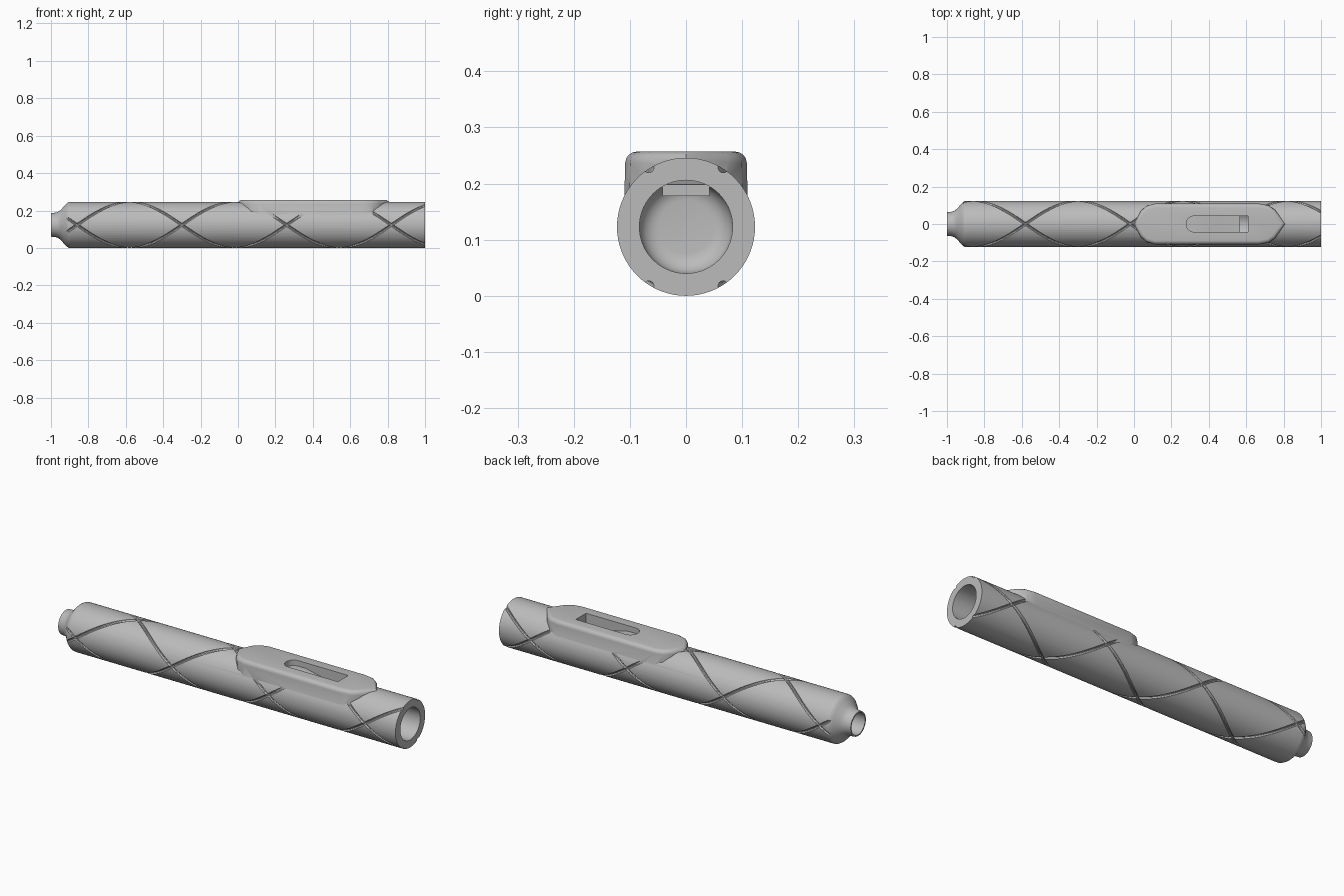
import bpy, bmesh, math

R, AXIS_Z = 0.123, 0.123

cube = bpy.data.objects.get("Cube")
if cube:
    bpy.data.objects.remove(cube, do_unlink=True)

grey = bpy.data.materials.new("plain grey")
grey.use_nodes = True
grey.diffuse_color = (0.5, 0.5, 0.5, 1)
grey.node_tree.nodes["Principled BSDF"].inputs["Base Color"].default_value = (0.5, 0.5, 0.5, 1)


def finish(name, bm):
    bmesh.ops.recalc_face_normals(bm, faces=bm.faces)
    mesh = bpy.data.meshes.new(name)
    bm.to_mesh(mesh)
    bm.free()
    mesh.materials.append(grey)
    obj = bpy.data.objects.new(name, mesh)
    bpy.context.collection.objects.link(obj)
    return obj


def skin(name, rings):
    """Closed skin over a row of equal rings, capped at both ends."""
    bm = bmesh.new()
    rows = [[bm.verts.new(p) for p in ring] for ring in rings]
    n = len(rows[0])
    for a, b in zip(rows, rows[1:]):
        for i in range(n):
            j = (i + 1) % n
            bm.faces.new((a[i], a[j], b[j], b[i]))
    bm.faces.new(rows[0])
    bm.faces.new(rows[-1])
    return finish(name, bm)


def lathe(name, profile, n=72):
    """Turn (x, radius) points about the long axis."""
    turn = [2 * math.pi * i / n for i in range(n)]
    return skin(name, [[(x, r * math.cos(t), AXIS_Z + r * math.sin(t)) for t in turn]
                       for x, r in profile])


def prism(name, low, high):
    return skin(name, [low, high])


def helix(name, start, hand, steps=150, sides=10, r=0.0075):
    """Thin spiral rod lying in the surface of the body."""
    rings = []
    for k in range(steps + 1):
        x = -0.92 + 1.95 * k / steps
        a = start + hand * (x + 0.86) / 0.28 * math.pi / 2
        ring = []
        for i in range(sides):
            t = 2 * math.pi * (i + 0.5) / sides
            rad = R + r * math.cos(t)
            b = a + r * 1.2 * math.sin(t) / R
            ring.append((x, -rad * math.cos(b), AXIS_Z + rad * math.sin(b)))
        rings.append(ring)
    return skin(name, rings)


def combine(target, other, operation):
    mod = target.modifiers.new("combine", 'BOOLEAN')
    mod.operation, mod.solver, mod.object = operation, 'EXACT', other
    bpy.context.view_layer.update()
    deps = bpy.context.evaluated_depsgraph_get()
    result = bpy.data.meshes.new_from_object(target.evaluated_get(deps))
    target.modifiers.clear()
    target.data = result
    bpy.data.objects.remove(other, do_unlink=True)


# Main barrel with the necked nozzle
body = lathe("barrel", [(-1, 0.063), (-0.972, 0.066), (-0.958, 0.072), (-0.945, 0.083),
                        (-0.925, 0.106), (-0.914, 0.117), (-0.905, 0.122), (-0.895, R), (1, R)])

# Crossing spiral grooves
for hand in (1, -1):
    for start in (0, math.pi):
        combine(body, helix("spiral_cutter", start, hand), 'DIFFERENCE')

# Raised housing: half outline mirrored to the other side, top edge rounded
half = [(0.035, 0.068), (0.065, 0.096), (0.11, 0.109), (0.67, 0.109), (0.72, 0.1), (0.755, 0.075)]
outline = [(0, 0)] + [(x, -y) for x, y in half] + [(0.81, 0)] + [(x, y) for x, y in reversed(half)]
housing = prism("housing", [(x, y * 1.02, AXIS_Z) for x, y in outline],
                [(x, y * 0.99, 0.257) for x, y in outline])
bm = bmesh.new()
bm.from_mesh(housing.data)
rim = [e for e in bm.edges if all(v.co.z > 0.25 for v in e.verts)]
bmesh.ops.bevel(bm, geom=rim, offset=0.02, segments=4, profile=0.5, affect='EDGES')
bm.to_mesh(housing.data)
bm.free()
combine(body, housing, 'UNION')

# Deep bore with a rounded end, and the blind hole in the nozzle
end, fillet, bore = 0.2, 0.035, 0.083
arc = [math.pi / 2 * i / 6 for i in range(7)]
curve = [(end + fillet * (1 - math.cos(t)), bore - fillet + fillet * math.sin(t)) for t in arc]
combine(body, lathe("bore_cutter", curve + [(1.05, bore)]), 'DIFFERENCE')
combine(body, lathe("nozzle_cutter", [(-1.05, 0.056), (-0.75, 0.056)], 48), 'DIFFERENCE')


def side_prism(name, points, width):
    return prism(name, [(x, -width, z) for x, z in points], [(x, width, z) for x, z in points])


# Catch block under the slot
combine(body, side_prism("catch", [(0.22, 0.178), (0.567, 0.178), (0.567, 0.22), (0.22, 0.22)], 0.042), 'UNION')

# Slot with a ramped floor, a rounded front and an opening into the bore
slot = side_prism("slot_cutter", [(0.28, 0.3), (0.28, 0.228), (0.364, 0.228), (0.444, 0.21),
                                  (0.567, 0.198), (0.567, 0.15), (0.61, 0.15), (0.61, 0.3)], 0.0425)
bm = bmesh.new()
bm.from_mesh(slot.data)
corners = [e for e in bm.edges if all(v.co.x < 0.3 for v in e.verts)
           and abs(e.verts[0].co.z - e.verts[1].co.z) > 0.01]
bmesh.ops.bevel(bm, geom=corners, offset=0.041, segments=7, profile=0.5, affect='EDGES')
bm.to_mesh(slot.data)
bm.free()
combine(body, slot, 'DIFFERENCE')

# Smooth shading with sharp edges kept
bpy.ops.object.select_all(action='DESELECT')
body.select_set(True)
bpy.context.view_layer.objects.active = body
bpy.ops.object.shade_smooth_by_angle(angle=math.radians(30))
